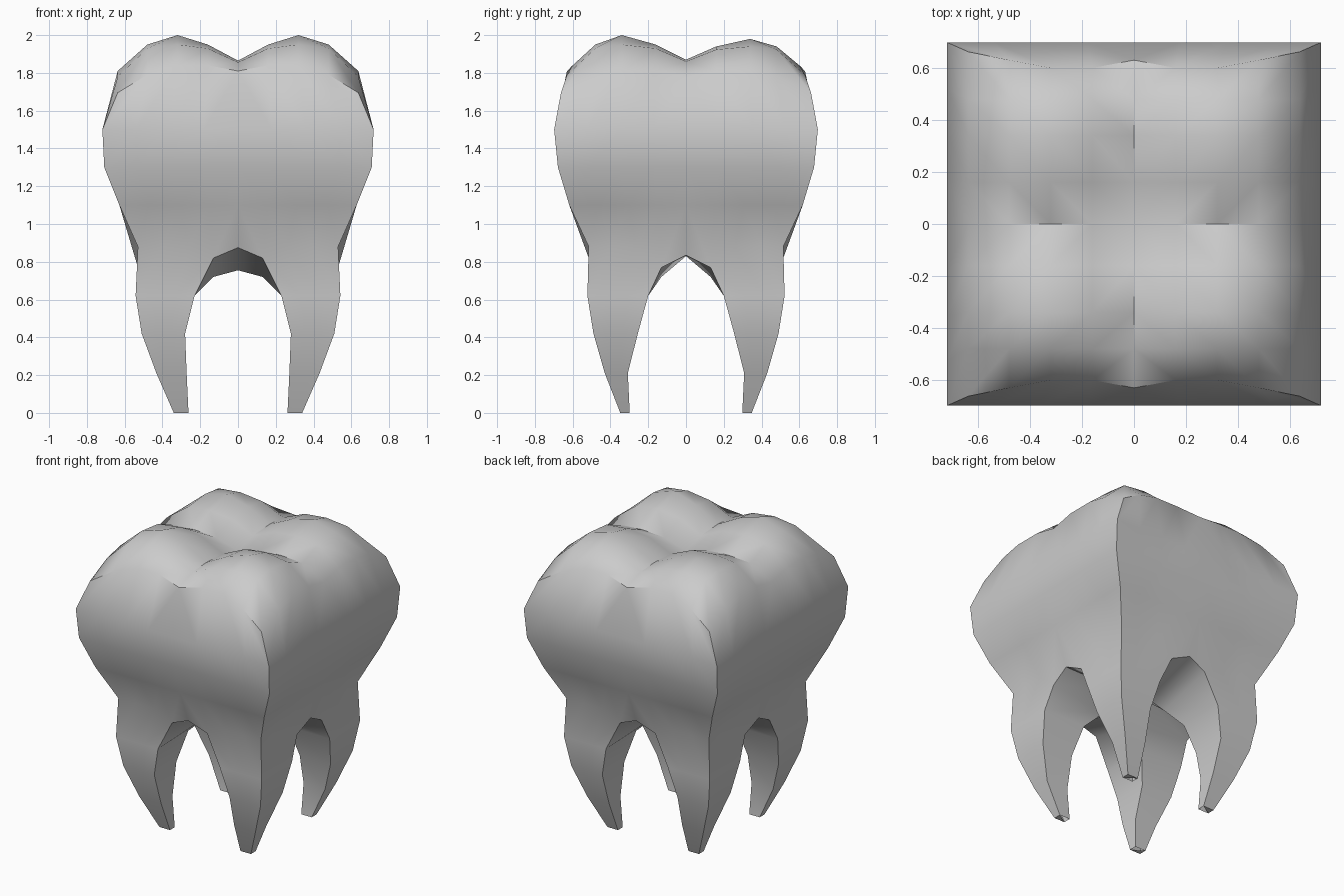
import bpy, bmesh, math

if "Cube" in bpy.data.objects:
    bpy.data.objects.remove(bpy.data.objects["Cube"])

bm = bmesh.new()

# Chewing surface: steps across the crown, rim heights, dip amounts
XS = [0, .16, .32, .48, .637]
YS = [0, .16, .34, .48]
DIP_X = [.135, .05, 0, .05, .19]
DIP_Y = [.13, .05, 0, .05]
FRONT_RIM = [(.63, 1.81), (.60, 1.84), (.60, 1.84), (.63, 1.79), (.662, 1.695)]
SIDE_RIM = [1.775, 1.81, 1.81, 1.78]

# Crown wall levels: (z, half width x, half width y)
WALL = [(1.5, .718, .698), (1.3, .708, .678), (1.1, .628, .618)]
# Root levels: (z, inner x, outer x, inner y, outer y)
ROOT = [(.62, .23, .542, .20, .522), (.42, .28, .51, .255, .49),
        (.21, .272, .432, .308, .43), (0, .262, .34, .298, .348)]


def top_point(i, j):
    if j == 4:
        return (XS[i], *FRONT_RIM[i])
    if i == 4:
        return (XS[4], YS[j], SIDE_RIM[j])
    return (XS[i], YS[j], 2 - math.hypot(DIP_X[i], DIP_Y[j]))


def lerp(a, b, t):
    return a + (b - a) * t


def sheet(rows, sx, sy):
    """Quads between equal-length rows of points, mirrored by sx, sy."""
    vs = [[bm.verts.new((x * sx, y * sy, z)) for x, y, z in r] for r in rows]
    for a, b in zip(vs, vs[1:]):
        for k in range(len(a) - 1):
            bm.faces.new((a[k], a[k + 1], b[k + 1], b[k]))


def quarter(sx, sy):
    # cusps
    sheet([[top_point(i, j) for i in range(5)] for j in range(5)], sx, sy)

    # front and side crown walls down to the neck
    front = [[top_point(i, 4) for i in range(5)]]
    side = [[top_point(4, j) for j in range(5)]]
    for z, hx, hy in WALL:
        front.append([(hx * i / 4, hy, z) for i in range(5)])
        side.append([(hx, hy * j / 4, z) for j in range(5)])
    neck_f = [(0, .53, .875), (.13, .515, .82), (.26, .515, .88), (.4, .515, .88), (.53, .515, .88)]
    neck_s = [(.54, 0, .835), (.53, .13, .77), (.53, .26, .88), (.53, .4, .88), (.53, .515, .88)]
    sheet(front + [neck_f], sx, sy)
    sheet(side + [neck_s], sx, sy)

    # root outer and inner faces
    inner = (.13, .13, .72)
    rf, rs = [neck_f[1:]], [neck_s[1:]]
    ix, iy = [[inner, neck_f[1]]], [[inner, neck_s[1]]]
    for z, xi, xo, yi, yo in ROOT:
        rf.append([(lerp(xi, xo, k / 3), yo, z) for k in range(4)])
        rs.append([(xo, lerp(yi, yo, k / 3), z) for k in range(4)])
        ix.append([(xi, yi, z), (xi, yo, z)])
        iy.append([(xi, yi, z), (xo, yi, z)])
    for rows in (rf, rs, ix, iy):
        sheet(rows, sx, sy)

    # flat root tip
    tip = rf[-1] + rs[-1][-2::-1] + [ix[-1][0]]
    bm.faces.new([bm.verts.new((x * sx, y * sy, z)) for x, y, z in tip[:-1]])

    # vault between the roots
    a, b, c = (0, .13, .755), (.13, 0, .83), (0, 0, .84)
    sheet([[c, b], [a, inner], [neck_f[0], neck_f[1]]], sx, sy)
    sheet([[b, inner], [neck_s[0], neck_s[1]]], sx, sy)


for sx in (1, -1):
    for sy in (1, -1):
        quarter(sx, sy)

bmesh.ops.remove_doubles(bm, verts=bm.verts, dist=.0005)
# rear cusps are a little lower
for v in bm.verts:
    if v.co.y > .1 and v.co.z > 1.9:
        v.co.z = 1.9 + (v.co.z - 1.9) * .8
bmesh.ops.recalc_face_normals(bm, faces=bm.faces)

mesh = bpy.data.meshes.new("molar_tooth")
bm.to_mesh(mesh)
bm.free()
tooth = bpy.data.objects.new("molar_tooth", mesh)
bpy.context.collection.objects.link(tooth)
bpy.context.view_layer.objects.active = tooth
tooth.select_set(True)
bpy.ops.object.shade_smooth_by_angle(angle=math.radians(45))
